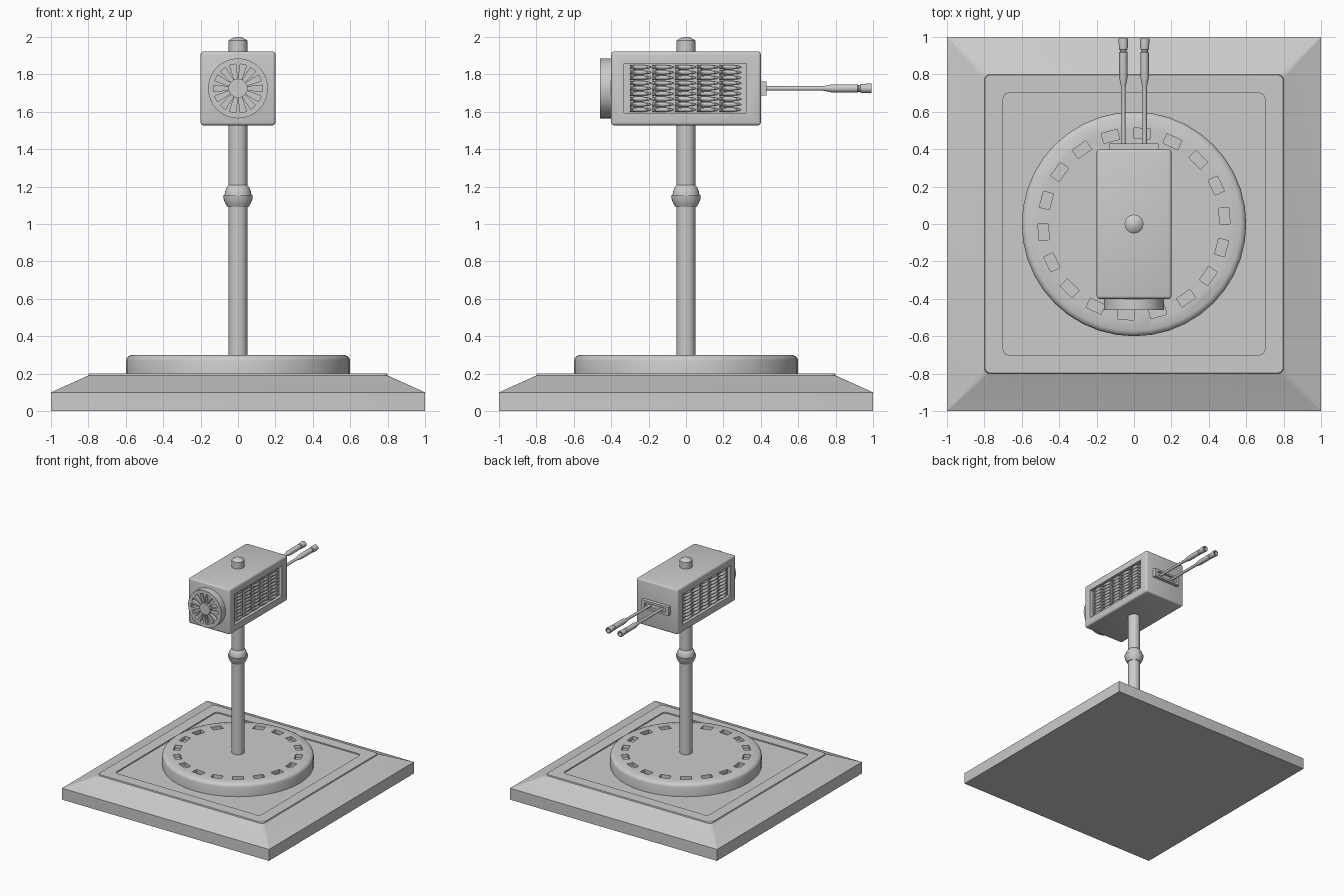
import bpy, bmesh
from math import sin, cos, pi, radians
from mathutils import Matrix, Vector

if "Cube" in bpy.data.objects:
    bpy.data.objects.remove(bpy.data.objects["Cube"])

ALONG_Y = Matrix.Rotation(-pi / 2, 4, 'X')   # turns a z profile towards +y


def finish(bm, name, smooth=True):
    bmesh.ops.remove_doubles(bm, verts=bm.verts, dist=1e-5)
    bmesh.ops.recalc_face_normals(bm, faces=bm.faces)
    me = bpy.data.meshes.new(name)
    bm.to_mesh(me)
    bm.free()
    ob = bpy.data.objects.new(name, me)
    bpy.context.collection.objects.link(ob)
    if smooth:
        smooth_angle(ob)
    return ob


def smooth_angle(ob):
    bpy.ops.object.select_all(action='DESELECT')
    ob.select_set(True)
    bpy.context.view_layer.objects.active = ob
    bpy.ops.object.shade_smooth_by_angle(angle=radians(35))


def loft(bm, rings):
    vs = [[bm.verts.new(p) for p in r] for r in rings]
    n = len(rings[0])
    for a, b in zip(vs, vs[1:]):
        for i in range(n):
            j = (i + 1) % n
            bm.faces.new((a[i], a[j], b[j], b[i]))
    bm.faces.new(vs[0][::-1])
    bm.faces.new(vs[-1])


def lathe(bm, profile, mat=Matrix(), n=32):
    loft(bm, [[mat @ Vector((r * cos(2 * pi * i / n), r * sin(2 * pi * i / n), z))
               for i in range(n)] for r, z in profile])


def box(bm, size, mat=Matrix(), bevel=0.0):
    vs = bmesh.ops.create_cube(bm, size=1, matrix=mat @ Matrix.Diagonal((*size, 1)))['verts']
    if bevel:
        edges = list({e for v in vs for e in v.link_edges})
        bmesh.ops.bevel(bm, geom=edges, offset=bevel, segments=3, profile=0.5, affect='EDGES')
    return vs


def cut(ob, bm):
    cutter = finish(bm, "cutter", False)
    cutter.hide_render = True
    m = ob.modifiers.new("cut", 'BOOLEAN')
    m.operation, m.solver, m.object = 'DIFFERENCE', 'EXACT', cutter
    bpy.ops.object.select_all(action='DESELECT')
    bpy.context.view_layer.objects.active = ob
    ob.select_set(True)
    bpy.ops.object.modifier_move_to_index(modifier=m.name, index=0)
    bpy.ops.object.modifier_apply(modifier=m.name)
    bpy.data.objects.remove(cutter, do_unlink=True)
    smooth_angle(ob)


def rounded_square(h, r, z, seg=4):
    pts = []
    for q in range(4):
        cx, cy = [(1, 1), (-1, 1), (-1, -1), (1, -1)][q]
        for k in range(seg + 1):
            a = pi / 2 * (q + k / seg)
            pts.append((cx * (h - r) + r * cos(a), cy * (h - r) + r * sin(a), z))
    return pts


# square plinth with sloped border and a shallow sunken top
bm = bmesh.new()
loft(bm, [rounded_square(*s) for s in [
    (1, .0005, 0), (1, .0005, .1), (.8, .03, .19), (.797, .03, .2),
    (.7, .03, .2), (.7, .03, .19)]])
finish(bm, "plinth")

# round turntable with a ring of sockets
bm = bmesh.new()
lathe(bm, [(.6, .18), (.6, .27), (.596, .282), (.588, .292), (.57, .3)], n=40)
disc = finish(bm, "turntable")
bm = bmesh.new()
for i in range(18):
    box(bm, (.055, .088, .06), Matrix.Rotation(radians(5 + 20 * i), 4, 'Z')
        @ Matrix.Translation((.485, 0, .3)))
cut(disc, bm)

# pole, collar and top cap
bm = bmesh.new()
lathe(bm, [(.05, .28), (.05, 1.98), (.046, 1.985), (.015, 2.0)])
finish(bm, "pole")
bm = bmesh.new()
lathe(bm, [(.05, 1.09), (.056, 1.09), (.068, 1.11), (.076, 1.13), (.08, 1.152), (.072, 1.152),
           (.07, 1.17), (.063, 1.19), (.052, 1.207), (.045, 1.21)])
finish(bm, "pole_collar")

# gun housing with a sunken window on each side
ZC = 1.725
bm = bmesh.new()
box(bm, (.4, .8, .395), Matrix.Translation((0, 0, ZC)), .015)
housing = finish(bm, "housing")
bm = bmesh.new()
for s in (-1, 1):
    box(bm, (.06, .655, .265), Matrix.Translation((s * .2, -.003, ZC)))
cut(housing, bm)

# rows of cartridges stacked in the windows
bm = bmesh.new()
for s in (-1, 1):
    for c in range(5):
        for r in range(9):
            at = Matrix.Translation((s * .178, -.3 + .12 * c, ZC + (r - 4) * .0285)) @ ALONG_Y
            lathe(bm, [(.012, 0), (.012, .008), (.009, .01), (.009, .014), (.013, .017),
                       (.013, .07), (.009, .08), (.009, .092), (.006, .106), (.001, .116)],
                  at, 10)
finish(bm, "cartridges")

# round vent on the front
bm = bmesh.new()
lathe(bm, [(.16, -.46), (.16, -.39)], Matrix.Translation((0, 0, ZC)) @ ALONG_Y, 48)
vent = finish(bm, "front_vent")
bm = bmesh.new()
for i in range(14):
    m = Matrix.Translation((0, -.46, ZC)) @ Matrix.Rotation(2 * pi * (i + .5) / 14, 4, 'Y')
    for v in box(bm, (.018, .06, .08)):
        if v.co.z > 0:
            v.co.x *= 1.9
        v.co = m @ (v.co + Vector((0, 0, .09)))
cut(vent, bm)

# barrel mount with a slot
bm = bmesh.new()
box(bm, (.26, .05, .075), Matrix.Translation((0, .405, ZC)))
mount = finish(bm, "barrel_mount")
bm = bmesh.new()
box(bm, (.2, .04, .04), Matrix.Translation((0, .43, ZC)))
cut(mount, bm)

# twin barrels with flared, hollow muzzles
for side, x in (("left", -.057), ("right", .057)):
    bm = bmesh.new()
    lathe(bm, [(.012, .39), (.012, .74), (.016, .76), (.022, .79), (.022, .925), (.018, .93),
               (.018, .937), (.023, .942), (.026, .99), (.025, 1.0), (.017, 1.0), (.015, .95)],
          Matrix.Translation((x, -.008, ZC)) @ ALONG_Y, 20)
    finish(bm, side + "_barrel")
